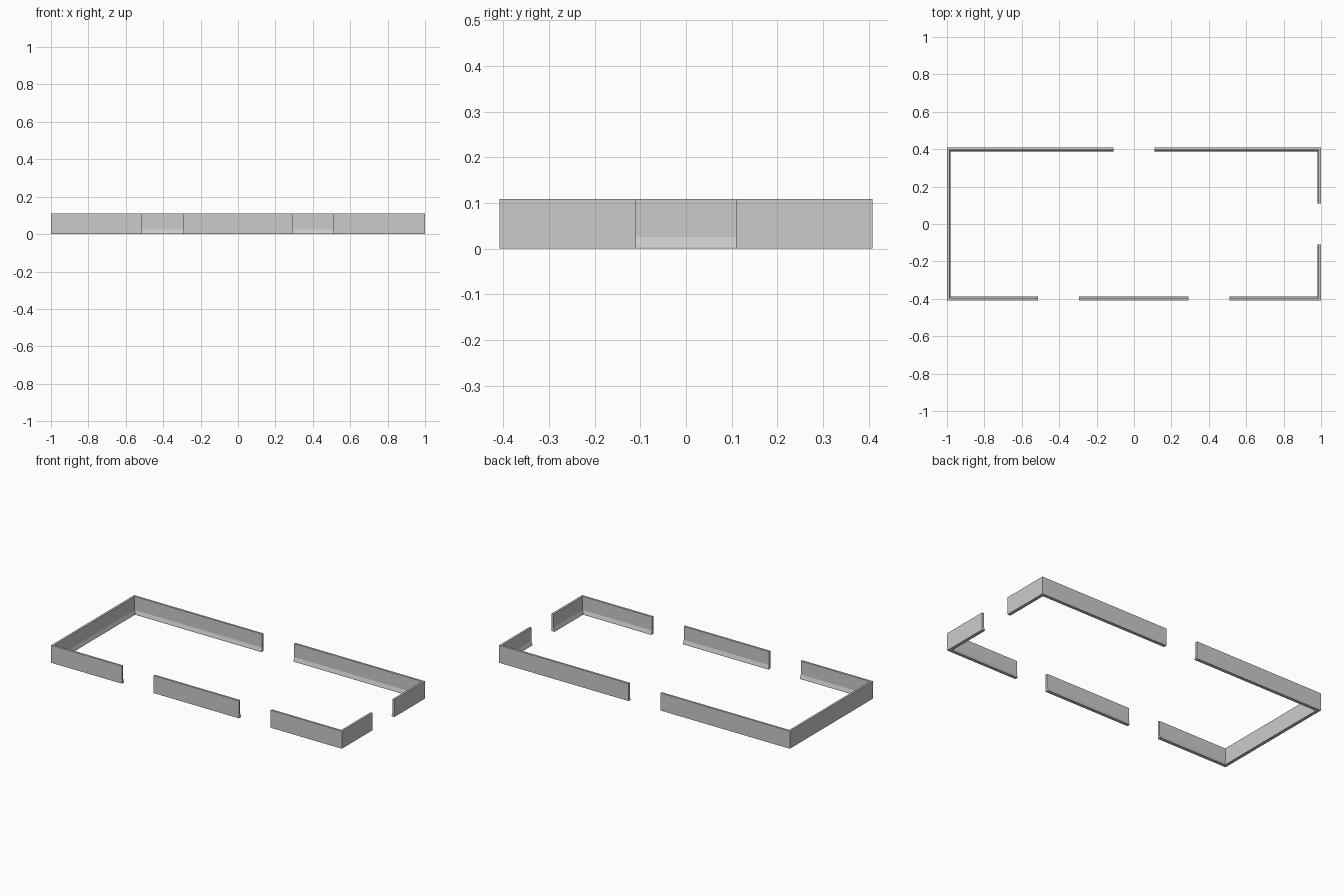
import bpy
from mathutils import Vector

if "Cube" in bpy.data.objects:
    bpy.data.objects.remove(bpy.data.objects["Cube"])

X, Y = 1.0, 0.408
# cross-section: (distance inward from the outer face, height)
PROFILE = [(0, 0), (0.02, 0), (0.02, 0.004), (0.013, 0.025), (0.013, 0.109), (0, 0.109)]


def skirting(name, path):
    """Sweep the profile along a counter-clockwise path, mitring corners."""
    pts = [Vector(p) for p in path]
    normals = []
    for a, b in zip(pts, pts[1:]):
        d = (b - a).normalized()
        normals.append(Vector((-d.y, d.x)))
    verts, faces, n = [], [], len(PROFILE)
    for i, p in enumerate(pts):
        if 0 < i < len(pts) - 1:
            inward = normals[i - 1] + normals[i]
        else:
            inward = normals[0] if i == 0 else normals[-1]
        verts += [(p.x + inward.x * t, p.y + inward.y * t, z) for t, z in PROFILE]
    for i in range(len(pts) - 1):
        for j in range(n):
            k = (j + 1) % n
            faces.append((i * n + j, (i + 1) * n + j, (i + 1) * n + k, i * n + k))
    faces.append(tuple(range(n)))
    faces.append(tuple(reversed(range(len(verts) - n, len(verts)))))
    me = bpy.data.meshes.new(name)
    me.from_pydata(verts, [], faces)
    # make all normals point outward
    import bmesh
    bm = bmesh.new()
    bm.from_mesh(me)
    bmesh.ops.recalc_face_normals(bm, faces=bm.faces)
    bm.to_mesh(me)
    bm.free()
    bpy.context.collection.objects.link(bpy.data.objects.new(name, me))


# runs between the doorway gaps
skirting("left_skirting", [(-0.11, Y), (-X, Y), (-X, -Y), (-0.513, -Y)])
skirting("front_middle_skirting", [(-0.295, -Y), (0.292, -Y)])
skirting("front_right_skirting", [(0.51, -Y), (X, -Y), (X, -0.109)])
skirting("back_right_skirting", [(X, 0.109), (X, Y), (0.11, Y)])
